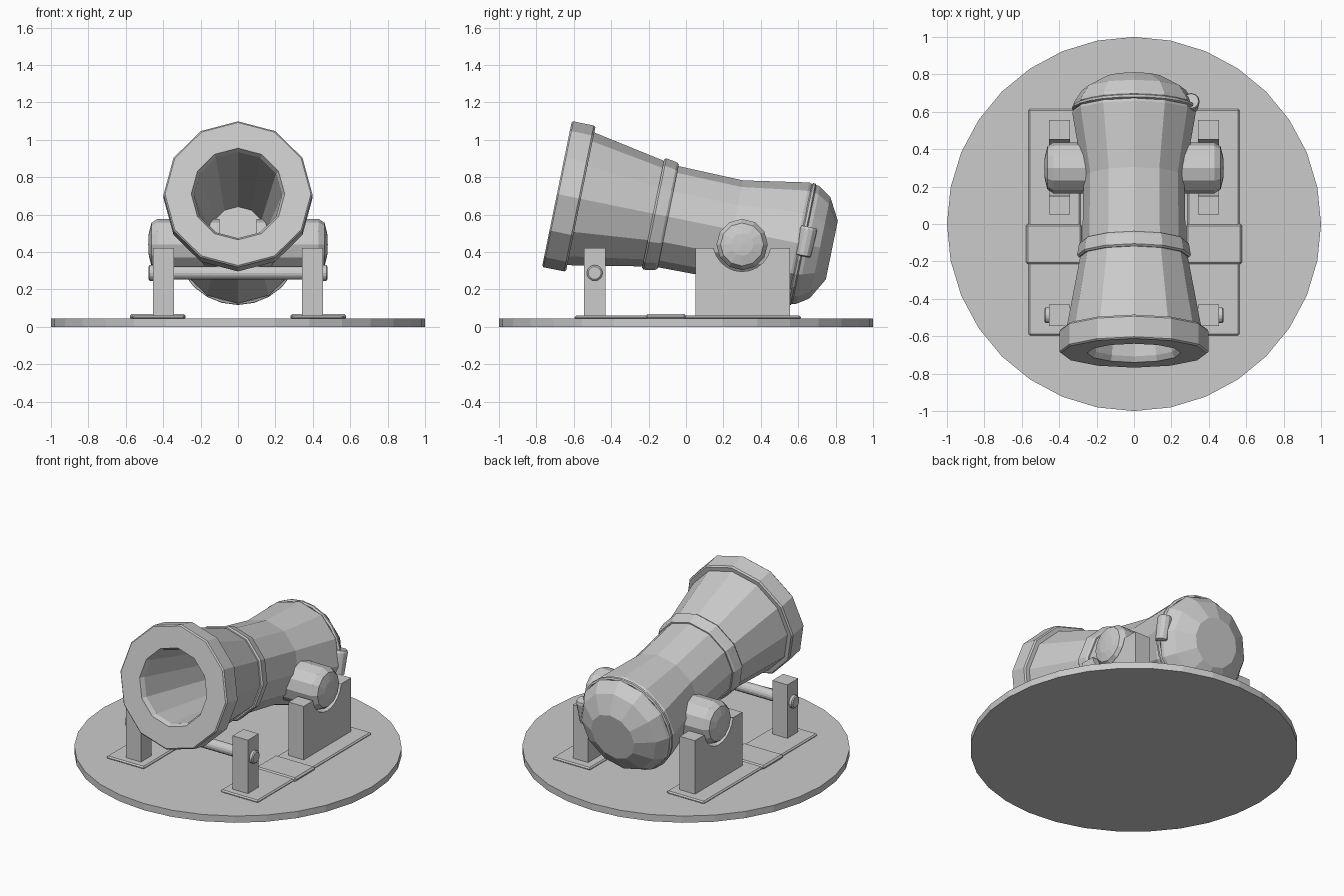
import bpy, bmesh, math
from mathutils import Vector, Matrix

if "Cube" in bpy.data.objects:
    bpy.data.objects.remove(bpy.data.objects["Cube"])

mat = bpy.data.materials.new("plain grey")
mat.diffuse_color = (0.6, 0.6, 0.6, 1)
mat.use_nodes = True
mat.node_tree.nodes["Principled BSDF"].inputs["Base Color"].default_value = mat.diffuse_color


def finish(name, bm, bevel=0):
    bmesh.ops.remove_doubles(bm, verts=bm.verts, dist=1e-5)
    bmesh.ops.recalc_face_normals(bm, faces=bm.faces)
    me = bpy.data.meshes.new(name)
    bm.to_mesh(me)
    bm.free()
    me.materials.append(mat)
    ob = bpy.data.objects.new(name, me)
    bpy.context.collection.objects.link(ob)
    if bevel:
        m = ob.modifiers.new("bevel", 'BEVEL')
        m.width, m.segments, m.limit_method = bevel, 1, 'ANGLE'
        m.angle_limit = math.radians(50)
    return ob


def lathe(name, profile, origin, axis, up, sides=12, closed=False):
    """Revolve (distance, radius) points around an axis."""
    bm = bmesh.new()
    o, a, u = Vector(origin), Vector(axis).normalized(), Vector(up).normalized()
    s = a.cross(u)
    rings = []
    for t, r in profile:
        rings.append([bm.verts.new(o + a * t + r * (u * math.cos(k) + s * math.sin(k)))
                      for k in (2 * math.pi * i / sides for i in range(sides))])
    pairs = list(zip(rings, rings[1:])) + ([(rings[-1], rings[0])] if closed else [])
    for p, q in pairs:
        for i in range(sides):
            j = (i + 1) % sides
            bm.faces.new((p[i], p[j], q[j], q[i]))
    if not closed:
        for ring, (t, r) in ((rings[0], profile[0]), (rings[-1], profile[-1])):
            if r > 0:
                bm.faces.new(ring)
    return finish(name, bm)


def prism(name, outline, x0, x1, bevel=0):
    """Extrude a (y, z) outline along x."""
    bm = bmesh.new()
    f = bm.faces.new([bm.verts.new((x0, y, z)) for y, z in outline])
    ext = bmesh.ops.extrude_face_region(bm, geom=[f])
    bmesh.ops.translate(bm, vec=(x1 - x0, 0, 0),
                        verts=[v for v in ext["geom"] if isinstance(v, bmesh.types.BMVert)])
    return finish(name, bm, bevel)


def rect(y0, y1, z0, z1):
    return [(y0, z0), (y1, z0), (y1, z1), (y0, z1)]


# Round base
lathe("base_disc", [(0, 1), (0.045, 1)], (0, 0, 0), (0, 0, 1), (0, 1, 0), 32)

# Barrel, tilted so the muzzle points up and forward
O = Vector((0, -0.69, 0.71))
A = Vector((0, 0.98, -0.2)).normalized()
U = Vector((0, 0.2, 0.98)).normalized()
lathe("barrel", [
    (1.05, 0), (1.05, 0.145), (0.03, 0.235), (0.0, 0.25),          # bore
    (0.0, 0.39), (0.008, 0.398), (0.12, 0.398), (0.13, 0.39),      # muzzle rim
    (0.13, 0.362), (0.525, 0.288),                                # flared front
    (0.525, 0.296), (0.535, 0.304), (0.595, 0.294), (0.607, 0.284),  # band
    (0.607, 0.276), (0.96, 0.27), (1.31, 0.33),                   # rear body
    (1.325, 0.325), (1.325, 0.312), (1.35, 0.312),                # groove
    (1.35, 0.325), (1.37, 0.32), (1.435, 0.277), (1.5, 0.16), (1.5, 0),  # breech
], O, A, U)

# Thin hoop in the groove, and its clasp on the right side
hoop = [(1.337 + 0.013 * math.cos(k), 0.32 + 0.013 * math.sin(k))
        for k in (math.pi * i / 3 for i in range(6))]
lathe("breech_hoop", hoop, O, A, U, 24, closed=True)
lathe("hoop_clasp", [(-0.08, 0.03), (-0.075, 0.04), (0.065, 0.046), (0.08, 0.04), (0.08, 0.025)],
      (0.305, 0.642, 0.455), U, A, 12)

# Mounts, mirrored left and right
notch = [(0.3 + 0.155 * math.cos(k), 0.45 + 0.155 * math.sin(k))
         for k in (math.radians(-12 - 156 * i / 10) for i in range(11))]
cradle = [(0.05, 0.055), (0.555, 0.055), (0.555, 0.42), (0.455, 0.42)] + notch + [(0.15, 0.42), (0.05, 0.42)]
for side, s in (("right", 1), ("left", -1)):
    prism(side + "_floor_plate", rect(-0.595, 0.615, 0.04, 0.06), s * 0.285, s * 0.565, 0.008)
    prism(side + "_cross_plate", rect(-0.215, 0, 0.04, 0.068), s * 0.28, s * 0.578, 0.01)
    prism(side + "_trunnion_cradle", cradle, s * 0.342, s * 0.455)
    prism(side + "_front_post", rect(-0.545, -0.43, 0.055, 0.42), s * 0.342, s * 0.455)
    lathe(side + "_trunnion", [(0.1, 0.137), (0.43, 0.137), (0.463, 0.115), (0.477, 0.06), (0.48, 0)],
          (0, 0.3, 0.44), (s, 0, 0), (0, 0, 1), 12)
    lathe(side + "_axle_cap", [(0.45, 0.042), (0.472, 0.042), (0.478, 0.034)],
          (0, -0.488, 0.288), (s, 0, 0), (0, 0, 1), 16)

# Axle between the front posts
lathe("front_axle", [(-0.46, 0.036), (0.46, 0.036)], (0, -0.488, 0.288), (1, 0, 0), (0, 0, 1), 16)
